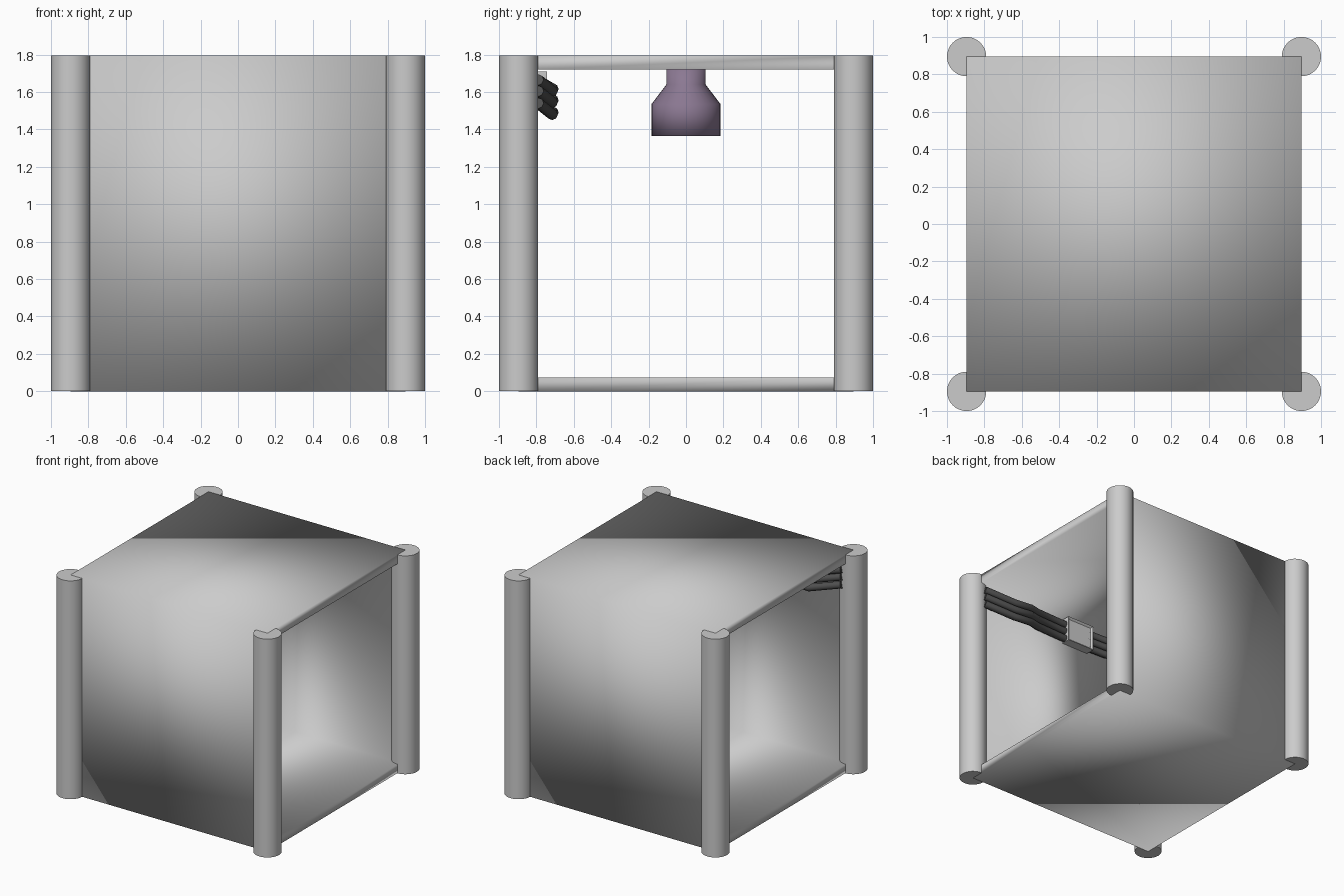
import bpy
import bmesh
import math

if "Cube" in bpy.data.objects:
    bpy.data.objects.remove(bpy.data.objects["Cube"], do_unlink=True)


def material(name, rgb):
    m = bpy.data.materials.new(name)
    m.use_nodes = True
    m.diffuse_color = (*rgb, 1)
    bsdf = next(n for n in m.node_tree.nodes if n.type == "BSDF_PRINCIPLED")
    bsdf.inputs["Base Color"].default_value = (*rgb, 1)
    return m


GREY = material("light grey", (0.6, 0.6, 0.6))
PURPLE = material("muted purple", (0.26, 0.19, 0.29))
DARK = material("dark rubber", (0.08, 0.08, 0.08))

HALF = 0.895     # half the room's width, also the pillar centres
HEIGHT = 1.795
WALL = 0.075


def finish(name, bm, mat, sharp=False):
    bmesh.ops.recalc_face_normals(bm, faces=bm.faces)
    mesh = bpy.data.meshes.new(name)
    bm.to_mesh(mesh)
    bm.free()
    obj = bpy.data.objects.new(name, mesh)
    bpy.context.collection.objects.link(obj)
    mesh.materials.append(mat)
    bpy.ops.object.select_all(action="DESELECT")
    obj.select_set(True)
    bpy.context.view_layer.objects.active = obj
    if sharp:
        bpy.ops.object.shade_smooth_by_angle(angle=math.radians(35))
    else:
        bpy.ops.object.shade_smooth()
    return obj


# Room shell: a square tube, open at both sides, softly shaded throughout
bm = bmesh.new()


def ring(x, inset):
    y, low, high = HALF - inset, inset, HEIGHT - inset
    return [bm.verts.new((x, *p)) for p in ((-y, low), (y, low), (y, high), (-y, high))]


loops = [ring(-HALF, 0), ring(HALF, 0), ring(HALF, WALL), ring(-HALF, WALL)]
for k in range(4):
    a, b = loops[k], loops[(k + 1) % 4]
    for i in range(4):
        j = (i + 1) % 4
        bm.faces.new((a[i], a[j], b[j], b[i]))
finish("room_shell", bm, GREY)

# Corner pillars
for side, x in (("right", -HALF), ("left", HALF)):
    for end, y in (("front", -HALF), ("back", HALF)):
        bm = bmesh.new()
        bmesh.ops.create_cone(bm, cap_ends=True, segments=32, radius1=0.105,
                              radius2=0.105, depth=HEIGHT - 0.001)
        bmesh.ops.translate(bm, verts=bm.verts, vec=(x, y, HEIGHT / 2))
        finish(f"{end}_{side}_pillar", bm, GREY, sharp=True)

# Ceiling lamp: neck, sloping shoulder and wide shade
bm = bmesh.new()
profile = [(0.105, 1.73), (0.105, 1.64), (0.185, 1.535), (0.185, 1.365)]
rows = []
for r, z in profile:
    rows.append([bm.verts.new((r * math.cos(math.tau * i / 32),
                               r * math.sin(math.tau * i / 32), z)) for i in range(32)])
for a, b in zip(rows, rows[1:]):
    for i in range(32):
        j = (i + 1) % 32
        bm.faces.new((a[i], a[j], b[j], b[i]))
bm.faces.new(rows[0])
bm.faces.new(rows[-1])
finish("ceiling_lamp", bm, PURPLE)

# Junction box on the inside of the front wall, with a recessed lid
bm = bmesh.new()
bmesh.ops.create_cube(bm, size=1)
bmesh.ops.scale(bm, verts=bm.verts, vec=(0.25, 0.085, 0.21))
bmesh.ops.translate(bm, verts=bm.verts, vec=(-0.08, -0.785, 1.605))
lid = max(bm.faces, key=lambda f: f.calc_center_median().y)
bmesh.ops.inset_individual(bm, faces=[lid], thickness=0.022, depth=0)
bmesh.ops.translate(bm, verts=lid.verts, vec=(0, -0.015, 0))
finish("junction_box", bm, GREY, sharp=True)

# Three parallel cables along the front wall, bulging and sagging on each side
half_path = [(0.86, -0.79, 0.01), (0.62, -0.715, -0.05), (0.46, -0.71, -0.04),
             (0.34, -0.78, 0.0), (0.1, -0.79, 0.0)]
path = half_path + [(-x, y, z) for x, y, z in reversed(half_path)]
for n, z0 in enumerate((1.655, 1.595, 1.53)):
    curve = bpy.data.curves.new(f"cable_{n + 1}", "CURVE")
    curve.dimensions = "3D"
    curve.bevel_depth = 0.03
    curve.bevel_resolution = 2
    curve.use_fill_caps = True
    spline = curve.splines.new("POLY")
    spline.points.add(len(path) - 1)
    for point, (x, y, z) in zip(spline.points, path):
        point.co = (x, y, z0 + z, 1)
    spline.use_smooth = True
    curve.materials.append(DARK)
    bpy.context.collection.objects.link(bpy.data.objects.new(f"cable_{n + 1}", curve))
